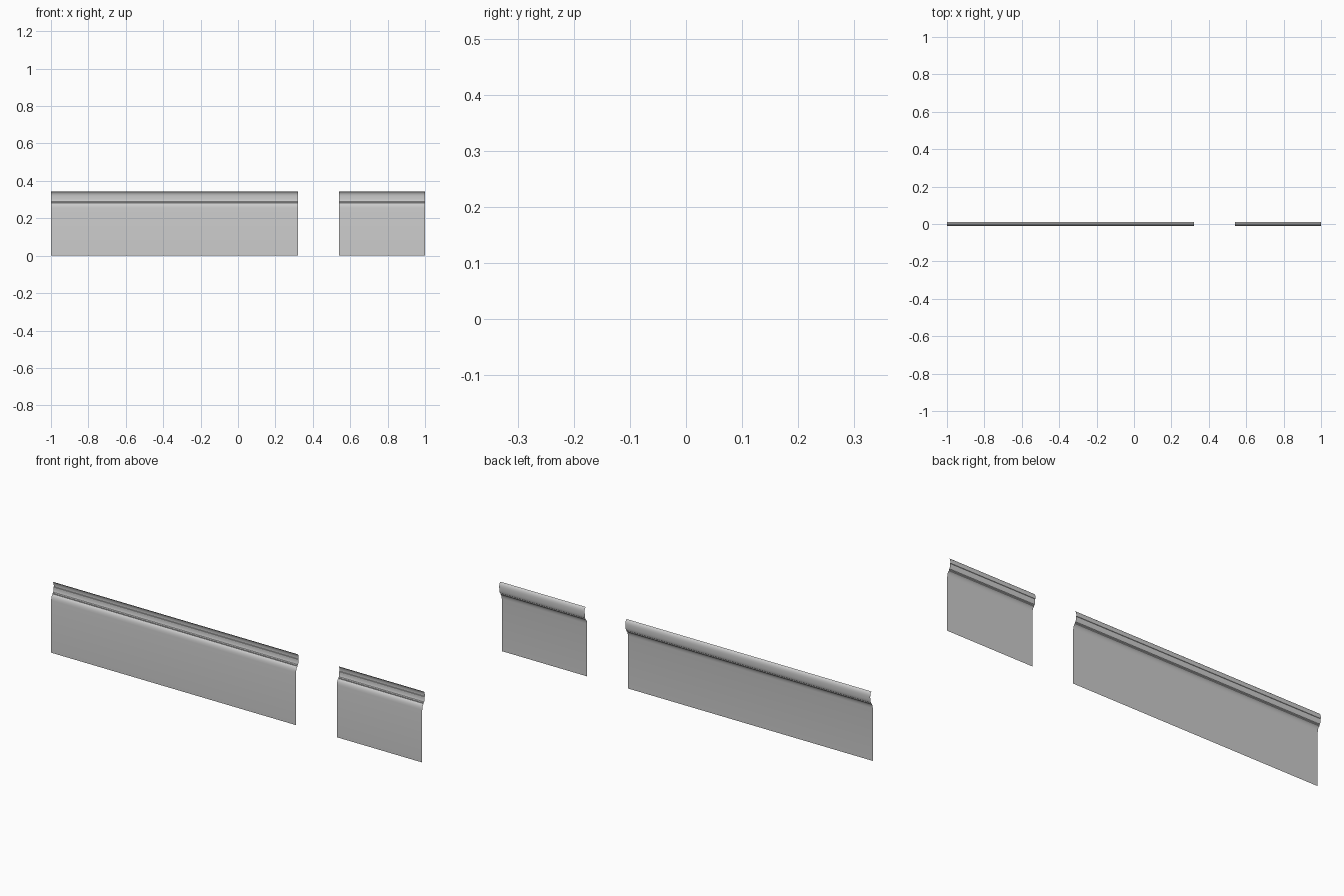
import bpy, bmesh, math

if "Cube" in bpy.data.objects:
    bpy.data.objects.remove(bpy.data.objects["Cube"])

# moulded sheet section (y, z): flat panel, cove, step, rounded cap
PROFILE = [(-0.010, 0.0), (-0.010, 0.255), (-0.009, 0.264), (-0.007, 0.272),
           (-0.003, 0.279), (0.001, 0.282), (0.001, 0.286), (0.005, 0.289),
           (0.007, 0.296), (0.008, 0.304), (0.008, 0.313), (0.010, 0.314),
           (0.010, 0.322), (0.0085, 0.331), (0.005, 0.338), (0.000, 0.342)]

def panel(name, x0, x1):
    bm = bmesh.new()
    a = [bm.verts.new((x0, y, z)) for y, z in PROFILE]
    b = [bm.verts.new((x1, y, z)) for y, z in PROFILE]
    for i in range(len(PROFILE) - 1):
        bm.faces.new((a[i], a[i + 1], b[i + 1], b[i]))  # faces +y, the moulded side
    me = bpy.data.meshes.new(name)
    bm.to_mesh(me)
    bm.free()
    ob = bpy.data.objects.new(name, me)
    bpy.context.collection.objects.link(ob)
    bpy.context.view_layer.objects.active = ob
    ob.select_set(True)
    bpy.ops.object.shade_smooth_by_angle(angle=math.radians(35))
    ob.select_set(False)

# two runs with a doorway gap between them
panel("long_skirting", -1.0, 0.32)
panel("short_skirting", 0.54, 1.0)
